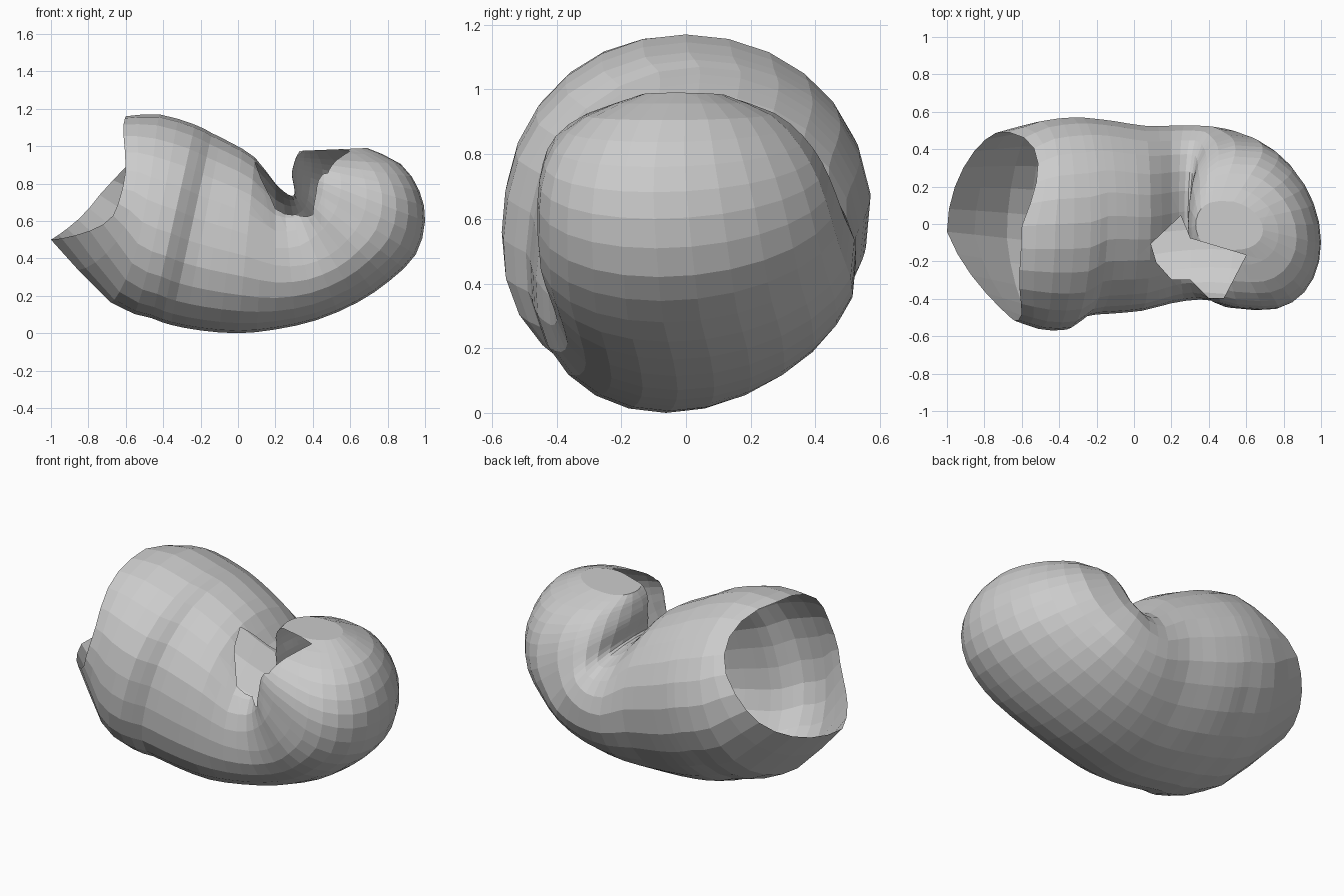
import bpy, bmesh, math
from mathutils import Vector

if "Cube" in bpy.data.objects:
    bpy.data.objects.remove(bpy.data.objects["Cube"])

# Stations along the bend: outer x,z, inner x,z, front y, back y, front bow, back bow
STATIONS = [
    (-1.00, .50, -.60, 1.16, -.52, .49, .19, .10),
    (-.68, .165, -.42, 1.17, -.56, .55, .05, .03),
    (-.46, .08, -.23, 1.115, -.56, .57, 0, 0),
    (-.36, .045, -.14, 1.07, -.49, .565, 0, 0),
    (-.20, .015, -.04, 1.02, -.475, .55, 0, 0),
    (.00, .00, .09, .94, -.46, .525, 0, 0),
    (.20, .02, .20, .80, -.42, .525, 0, 0),
    (.42, .07, .27, .74, -.40, .525, 0, 0),
    (.64, .165, .30, .74, -.42, .52, 0, 0),
    (.81, .28, .30, .78, -.45, .49, 0, 0),
    (.95, .42, .29, .83, -.455, .46, 0, 0),
    (1.00, .60, .29, .87, -.45, .42, 0, 0),
    (.97, .76, .30, .91, -.41, .36, 0, 0),
    (.87, .905, .31, .94, -.31, .27, 0, 0),
    (.69, .99, .33, .975, -.14, .12, 0, 0),
]
SIDES = 26


def ring(bm, s):
    """One oval section spanning the outer and inner points."""
    ox, oz, ix, iz, front, back, bow_f, bow_b = s
    c = Vector(((ox + ix) / 2, (front + back) / 2, (oz + iz) / 2))
    u = Vector(((ox - ix) / 2, 0, (oz - iz) / 2))
    n = Vector((-u.z, 0, u.x)).normalized()
    half = (back - front) / 2
    left = min(1, max(0, (ox + 1) / .6))          # 0 at the open rim
    right = min(1, max(0, (ox - .2) / .4))        # 1 in the round end
    verts = []
    for k in range(SIDES):
        a = 2 * math.pi * k / SIDES
        ca, sa = math.cos(a), math.sin(a)
        lean = -max(0, ca) * (.03 + .07 * left)
        if ca < 0:                                 # fuller towards the fold
            full = .38 * right if sa < 0 else .14 * left + .28 * right
            ca = -abs(ca) ** (1 - full)
        bow = bow_b * sa ** 2 if sa > 0 else bow_f * abs(sa) ** (3.5 if ca < 0 else 2.5)
        p = c + u * ca + n * bow
        p.y += half * (sa + lean / .5)
        p.x += bow_b * 2 * max(0, -sa * ca)        # rim set back at the top rear
        verts.append(bm.verts.new(p))
    return verts


def between(i, t):
    """Smooth interpolation of the stations."""
    n = len(STATIONS) - 1
    p = [STATIONS[min(max(i + d, 0), n)] for d in (-1, 0, 1, 2)]
    return [.5 * (2 * b + (c - a) * t + (2 * a - 5 * b + 4 * c - d) * t * t
                  + (3 * b - a - 3 * c + d) * t ** 3) for a, b, c, d in zip(*p)]


# Bent hollow body with an open left end
bm = bmesh.new()
rings = []
for i in range(len(STATIONS) - 1):
    for t in (0, .5):
        rings.append(ring(bm, between(i, t)))
rings.append(ring(bm, STATIONS[-1]))
for a, b in zip(rings, rings[1:]):
    for k in range(SIDES):
        m = (k + 1) % SIDES
        bm.faces.new((a[k], a[m], b[m], b[k]))
bm.faces.new(rings[-1])

# Ragged hole over the fold, cut along a plan outline
HOLE = [(.09, -.11), (.25, .04), (.30, -.08), (.60, -.17), (.48, -.40),
        (.40, -.40), (.30, -.30), (.20, -.30), (.12, -.21)]


def inside(p):
    hit = False
    for (x1, y1), (x2, y2) in zip(HOLE, HOLE[1:] + HOLE[:1]):
        if (y1 > p.y) != (y2 > p.y) and p.x < x1 + (p.y - y1) * (x2 - x1) / (y2 - y1):
            hit = not hit
    return hit


def near(f):
    c = f.calc_center_median()
    return c.z > .58 and 0 < c.x < .72 and -.5 < c.y < .15


for (x1, y1), (x2, y2) in zip(HOLE, HOLE[1:] + HOLE[:1]):
    faces = [f for f in bm.faces if near(f)]
    geom = faces + list({e for f in faces for e in f.edges}) + list({v for f in faces for v in f.verts})
    bmesh.ops.bisect_plane(bm, geom=geom, dist=1e-5, plane_co=(x1, y1, 0),
                           plane_no=(y2 - y1, x1 - x2, 0))
gone = [f for f in bm.faces if near(f) and inside(f.calc_center_median())]
bmesh.ops.delete(bm, geom=gone, context='FACES')
bmesh.ops.recalc_face_normals(bm, faces=bm.faces)

# Seat on the ground and centre
for axis in range(3):
    lo = min(v.co[axis] for v in bm.verts)
    hi = max(v.co[axis] for v in bm.verts)
    shift = -lo if axis == 2 else -(lo + hi) / 2
    for v in bm.verts:
        v.co[axis] += shift

mesh = bpy.data.meshes.new("curved_shell")
bm.to_mesh(mesh)
bm.free()
bpy.context.collection.objects.link(bpy.data.objects.new("curved_shell", mesh))
